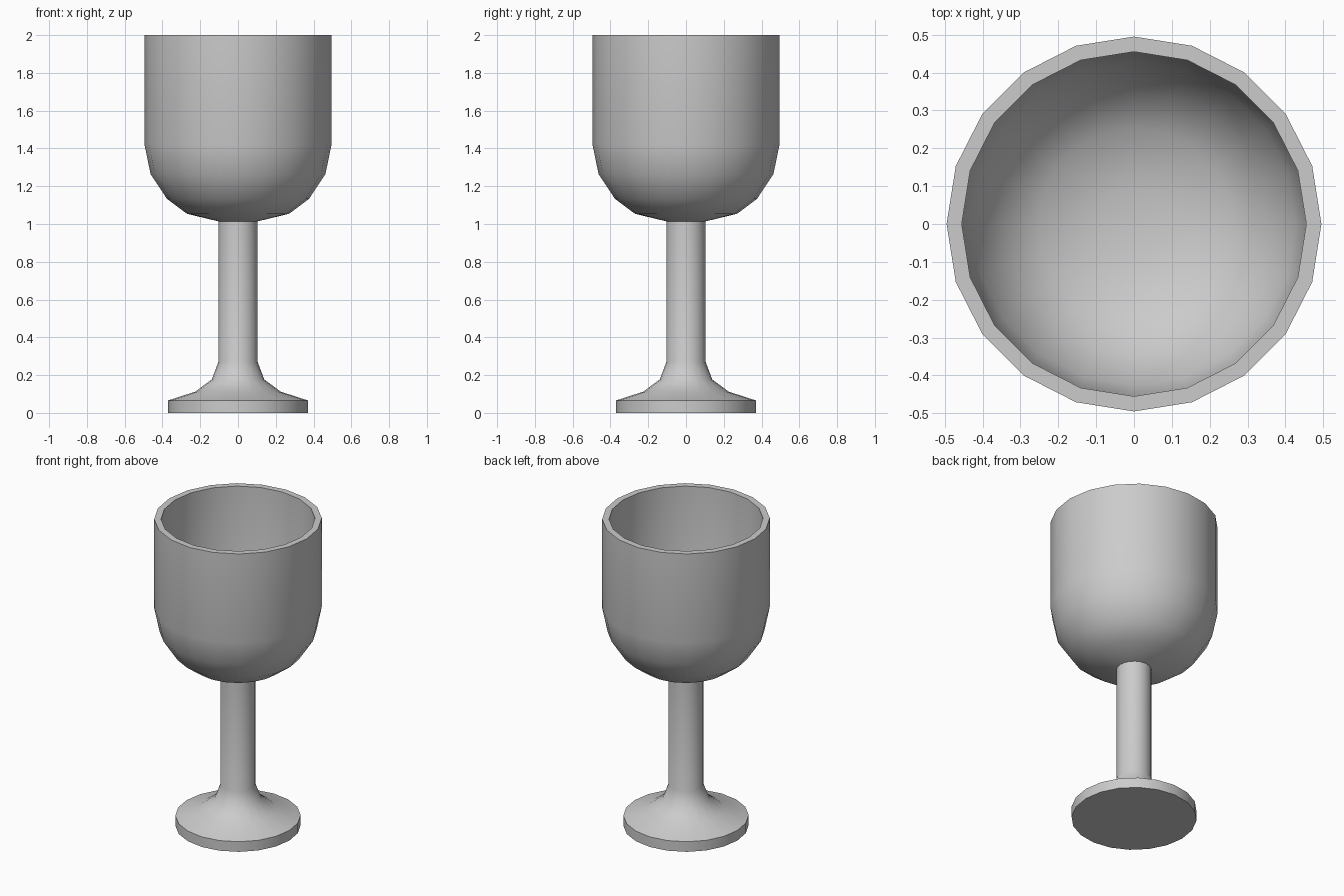
import bpy
import bmesh
from math import cos, sin, pi, radians

SIDES = 20

cube = bpy.data.objects.get("Cube")
if cube:
    bpy.data.objects.remove(cube, do_unlink=True)

grey = bpy.data.materials.new("plain grey")
grey.use_nodes = True
grey.diffuse_color = (0.6, 0.6, 0.6, 1)
grey.node_tree.nodes["Principled BSDF"].inputs["Base Color"].default_value = grey.diffuse_color


def lathe(name, profile):
    """Turn a (radius, height) profile around z; radius 0 makes a pole."""
    bm = bmesh.new()
    rings = []
    for r, z in profile:
        count = SIDES if r else 1
        rings.append([bm.verts.new((r * cos(2 * pi * i / SIDES), r * sin(2 * pi * i / SIDES), z))
                      for i in range(count)])
    for a, b in zip(rings, rings[1:]):
        for i in range(SIDES):
            j = (i + 1) % SIDES
            quad = [a[i % len(a)], a[j % len(a)], b[j % len(b)], b[i % len(b)]]
            bm.faces.new(list(dict.fromkeys(quad)))
    bmesh.ops.recalc_face_normals(bm, faces=bm.faces)
    mesh = bpy.data.meshes.new(name)
    bm.to_mesh(mesh)
    bm.free()
    mesh.materials.append(grey)
    obj = bpy.data.objects.new(name, mesh)
    bpy.context.collection.objects.link(obj)
    bpy.ops.object.select_all(action="DESELECT")
    obj.select_set(True)
    bpy.context.view_layer.objects.active = obj
    bpy.ops.object.shade_smooth_by_angle(angle=radians(35))


# Goblet: foot, flared stem, bowl outside, rim, bowl inside
lathe("goblet", [
    (0, 0), (0.37, 0), (0.37, 0.066),              # foot disc
    (0.227, 0.112), (0.139, 0.177), (0.104, 0.27),  # flare
    (0.104, 1.014),                                 # stem
    (0.27, 1.054), (0.376, 1.133), (0.463, 1.265), (0.495, 1.42),
    (0.495, 2), (0.455, 2),                         # rim
    (0.455, 1.424), (0.426, 1.283), (0.347, 1.163), (0.255, 1.092),
    (0.1, 1.054), (0, 1.054),                       # bowl floor
])
